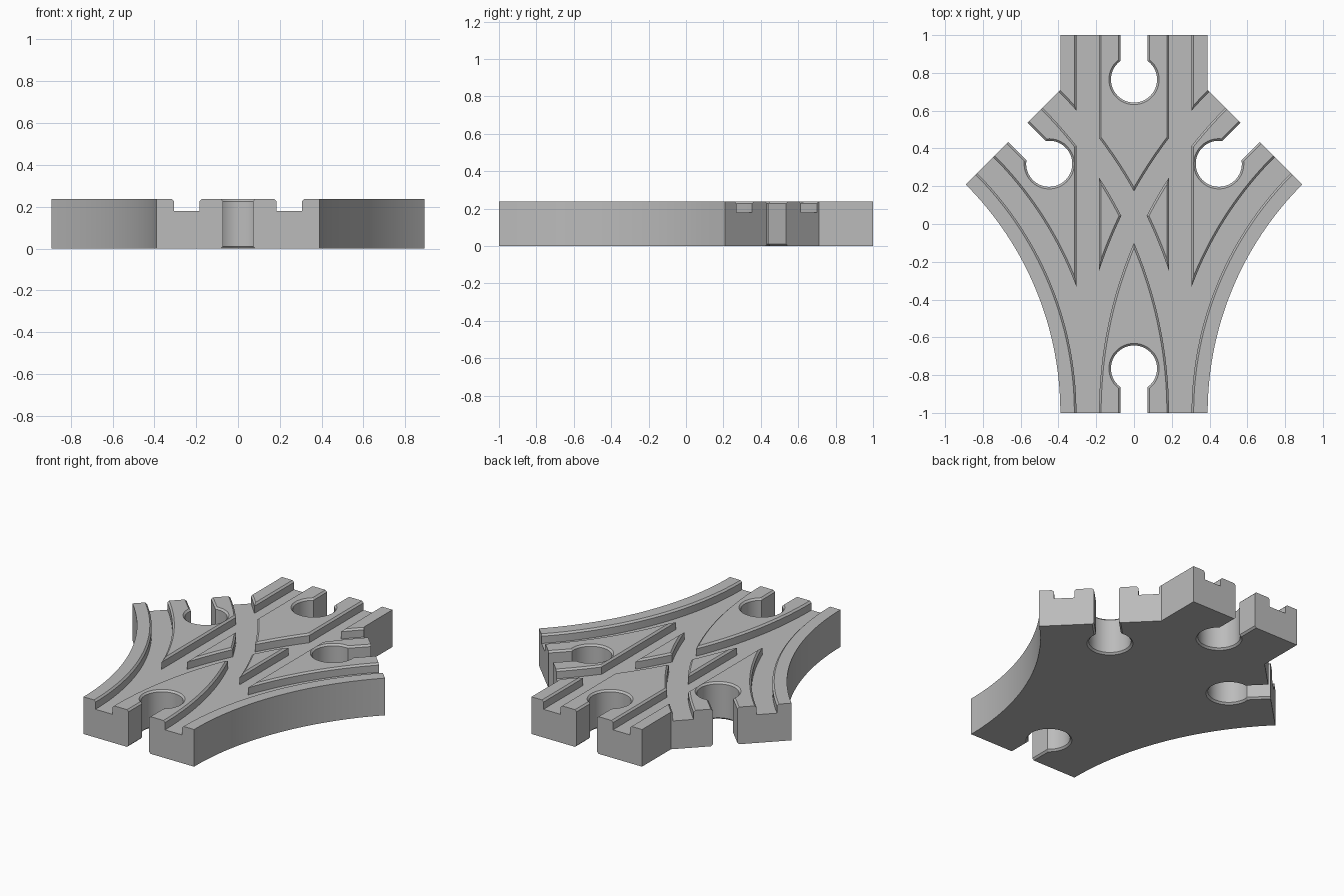
import bpy, bmesh, math

cube = bpy.data.objects.get("Cube")
if cube:
    bpy.data.objects.remove(cube)

HALF, HEIGHT, FLOOR, BEVEL = 0.39, 0.237, 0.18, 0.011
RADIUS, TURN, STEPS = 2.1, math.radians(45), 40
GAUGE, GROOVE = 0.245, 0.06          # groove centre offset and half width
EXTRA = 0.05                         # cutter overshoot past each end

wood = bpy.data.materials.new("plain grey")
wood.use_nodes = True
grey = (0.5, 0.5, 0.5, 1)
wood.diffuse_color = grey
wood.node_tree.nodes["Principled BSDF"].inputs["Base Color"].default_value = grey


def loft(name, rings):
    """Closed solid through a row of matching outlines."""
    bm = bmesh.new()
    rows = [[bm.verts.new(p) for p in ring] for ring in rings]
    n = len(rows[0])
    for a, b in zip(rows, rows[1:]):
        for i in range(n):
            j = (i + 1) % n
            bm.faces.new((a[i], a[j], b[j], b[i]))
    bm.faces.new(rows[0][::-1])
    bm.faces.new(rows[-1])
    bmesh.ops.recalc_face_normals(bm, faces=bm.faces)
    mesh = bpy.data.meshes.new(name)
    bm.to_mesh(mesh)
    bm.free()
    obj = bpy.data.objects.new(name, mesh)
    bpy.context.collection.objects.link(obj)
    return obj


def arc(side, radius):
    """Points and headings along a curved branch."""
    for i in range(STEPS + 1):
        a = TURN * i / STEPS
        yield side * (RADIUS - radius * math.cos(a)), -1 + radius * math.sin(a), side * a


def groove(path):
    """Chamfered wheel groove swept along (x, y, heading) points."""
    (x0, y0, h0), (x1, y1, h1) = path[0], path[-1]
    path = ([(x0 - EXTRA * math.sin(h0), y0 - EXTRA * math.cos(h0), h0)] + path
            + [(x1 + EXTRA * math.sin(h1), y1 + EXTRA * math.cos(h1), h1)])
    wide = GROOVE + 2 * BEVEL
    section = [(-GROOVE, FLOOR), (GROOVE, FLOOR), (GROOVE, HEIGHT - BEVEL),
               (wide, HEIGHT + BEVEL), (-wide, HEIGHT + BEVEL), (-GROOVE, HEIGHT - BEVEL)]
    return loft("groove_cutter", [[(x + o * math.cos(h), y - o * math.sin(h), z)
                                   for o, z in section] for x, y, h in path])


def socket(x, y, heading):
    """Keyhole connector cutter entering from an end at (x, y)."""
    rings = []
    for z, grow in ((-BEVEL, 2 * BEVEL), (BEVEL, 0),
                    (HEIGHT - BEVEL, 0), (HEIGHT + BEVEL, 2 * BEVEL)):
        r, w = 0.122 + grow, 0.072 + grow
        gap = math.asin(w / r)
        outline = [(-w, EXTRA), (w, EXTRA)]
        for i in range(STEPS + 1):
            a = gap + (2 * math.pi - 2 * gap) * i / STEPS
            outline.append((r * math.sin(a), r * math.cos(a) - 0.235))
        c, s = math.cos(heading), math.sin(heading)
        rings.append([(x + u * c + v * s, y - u * s + v * c, z) for u, v in outline])
    return loft("socket_cutter", rings)


# Body: straight track merged with two mirrored curved branches
right = [(x, y) for x, y, h in arc(1, RADIUS - HALF)]
corner = right[-1]
right += [(HALF, corner[0] + corner[1] - HALF), (HALF, 1)]
outline = right + [(-x, y) for x, y in reversed(right)]
track = loft("track_body", [[(x, y, z) for x, y in outline] for z in (0, HEIGHT)])

# Wheel grooves for the straight and both branches
cutters = []
for offset in (-GAUGE, GAUGE):
    cutters.append(groove([(offset, -1, 0), (offset, 1, 0)]))
    for side in (-1, 1):
        cutters.append(groove(list(arc(side, RADIUS + offset))))

# Connector sockets at the four ends
cutters += [socket(0, -1, math.pi), socket(0, 1, 0)]
for side in (-1, 1):
    cutters.append(socket(*list(arc(side, RADIUS))[-1]))

bpy.ops.object.select_all(action='DESELECT')
bpy.context.view_layer.objects.active = track
track.select_set(True)
for cutter in cutters:
    cutter.hide_render = True
    mod = track.modifiers.new("cut", 'BOOLEAN')
    mod.operation = 'DIFFERENCE'
    mod.solver = 'MANIFOLD'
    mod.object = cutter
    bpy.ops.object.modifier_apply(modifier=mod.name)
    bpy.data.objects.remove(cutter)

track.data.materials.clear()
track.data.materials.append(wood)
bpy.ops.object.shade_smooth_by_angle(angle=math.radians(25))
